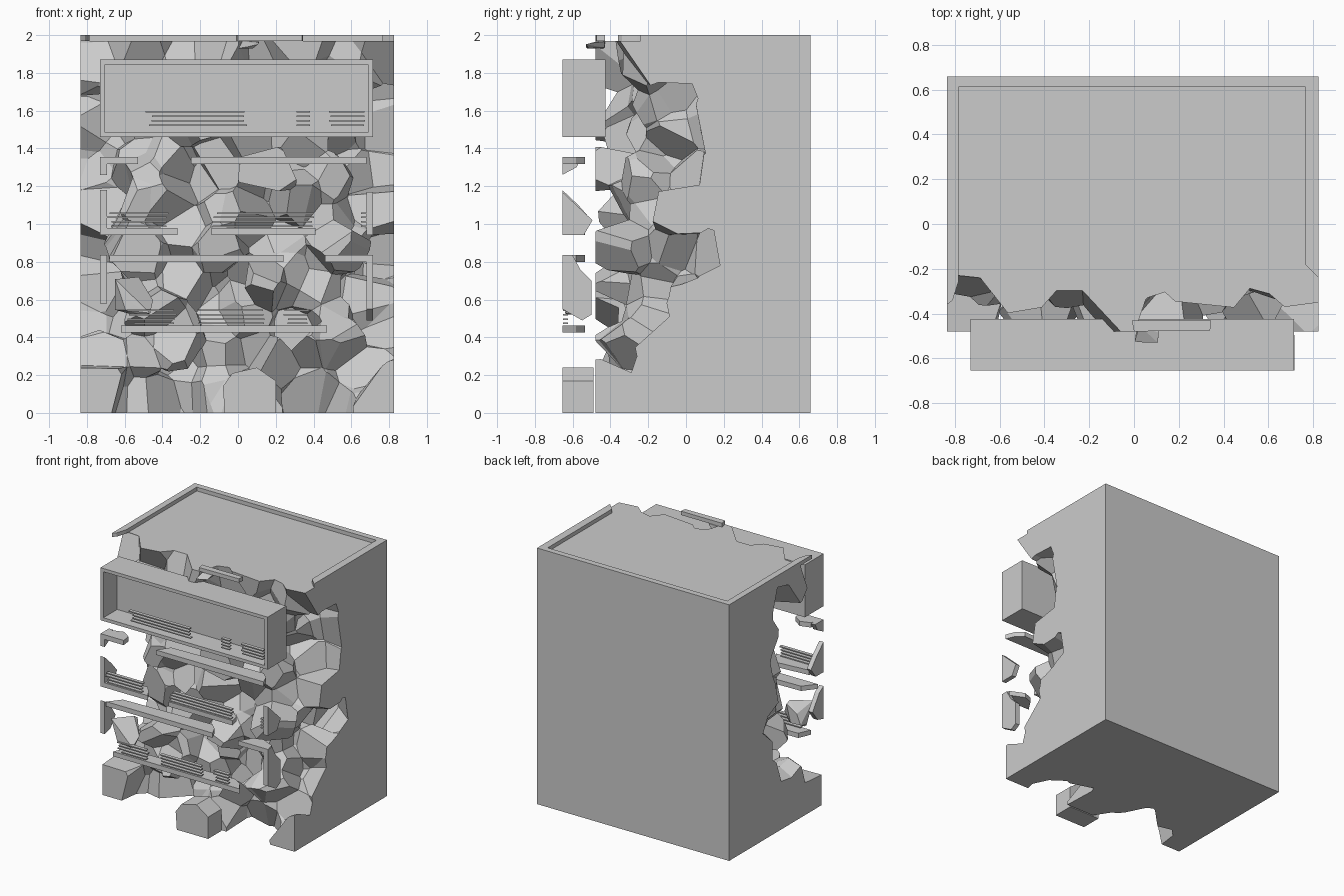
import bpy, bmesh, random
from mathutils import Vector, noise

if "Cube" in bpy.data.objects:
    bpy.data.objects.remove(bpy.data.objects["Cube"])

random.seed(11)
LO, HI = Vector((-0.835, -0.48, 0.0)), Vector((0.825, 0.66, 1.97))


def make_object(name, bm):
    bmesh.ops.recalc_face_normals(bm, faces=bm.faces)
    me = bpy.data.meshes.new(name)
    bm.to_mesh(me)
    bm.free()
    ob = bpy.data.objects.new(name, me)
    bpy.context.collection.objects.link(ob)
    return ob


def prism(name, pts, a, b, axis):
    """Extrude a 2D outline from a to b along the axis (0, 1 or 2)."""
    def place(p, t):
        c = list(p)
        c.insert(axis, t)
        return c
    bm = bmesh.new()
    lo = [bm.verts.new(place(p, a)) for p in pts]
    hi = [bm.verts.new(place(p, b)) for p in pts]
    bm.faces.new(lo)
    bm.faces.new(hi)
    n = len(pts)
    for i in range(n):
        bm.faces.new((lo[i], lo[(i + 1) % n], hi[(i + 1) % n], hi[i]))
    return make_object(name, bm)


def box(name, x, y, z):
    return prism(name, [(x[0], y[0]), (x[1], y[0]), (x[1], y[1]), (x[0], y[1])], *z, 2)


def clip(poly, co, no):
    """Keep the part of a polygon behind a plane."""
    out = []
    d = [(p - co).dot(no) for p in poly]
    for i, p in enumerate(poly):
        q, e = poly[i - 1], d[i - 1]
        if (e <= 0) != (d[i] <= 0):
            out.append(q.lerp(p, e / (e - d[i])))
        if d[i] <= 0:
            out.append(p)
    return out


def big_quad(co, no):
    u = no.orthogonal().normalized()
    v = no.cross(u).normalized()
    return [co + (u * a + v * b) * 4 for a, b in ((-1, -1), (1, -1), (1, 1), (-1, 1))]


def broken_off(p):
    """True for shards missing from the front of the block."""
    if abs(p.x) > 0.66 and p.z < 0.22:
        return False
    limit = -0.28 + 0.17 * noise.noise(p * 3.1)
    if p.z > 1.77:
        limit = min(limit, -0.31)
    elif p.z > 1.38 and abs(p.x) < 0.75:
        limit = max(limit, -0.3)
    if abs(p.x) > 0.58 and 0.4 < p.z < 1.77:
        limit += 0.27
    return p.y < limit


# Shattered body: outer surface of a block of Voronoi shards
counts = (8, 6, 10)
seeds = []
for i in range(counts[0]):
    for j in range(counts[1]):
        for k in range(counts[2]):
            f = [(n + 0.5 + random.uniform(-0.46, 0.46)) / c for n, c in zip((i, j, k), counts)]
            seeds.append(Vector([LO[a] + f[a] * (HI[a] - LO[a]) for a in range(3)]))
gone = [broken_off(s) for s in seeds]
walls = []
for a in range(3):
    n = Vector((0, 0, 0))
    n[a] = 1
    walls += [(HI, n), (LO, -n)]


def shard_faces(bm, i):
    s = seeds[i]
    near = sorted(range(len(seeds)), key=lambda j: (seeds[j] - s).length_squared)[1:55]
    cuts = [((seeds[j] + s) / 2, (seeds[j] - s).normalized()) for j in near]
    planes = cuts + walls
    for idx, (co, no) in enumerate(planes):
        if idx < len(near) and not gone[near[idx]]:
            continue
        poly = big_quad(co, no)
        for other, (c2, n2) in enumerate(planes):
            if other != idx:
                poly = clip(poly, c2, n2)
                if len(poly) < 3:
                    break
        if len(poly) >= 3:
            bm.faces.new([bm.verts.new(p) for p in poly])


bm = bmesh.new()
for i in range(len(seeds)):
    if not gone[i]:
        shard_faces(bm, i)
bmesh.ops.remove_doubles(bm, verts=bm.verts, dist=0.002)
bmesh.ops.dissolve_limit(bm, angle_limit=0.01, verts=bm.verts, edges=bm.edges)
make_object("shattered_body", bm)

# Raised rim around the top, broken at the front
box("rim_back", (-0.835, 0.825), (0.613, 0.66), (1.97, 2.0))
prism("rim_left", [(-0.835, 0.613), (-0.835, -0.36), (-0.81, -0.34), (-0.785, -0.26), (-0.785, 0.613)], 1.97, 2.0, 2)
prism("rim_right", [(0.825, 0.613), (0.825, -0.24), (0.765, -0.18), (0.765, 0.613)], 1.97, 2.0, 2)
prism("rim_front_shard", [(-0.01, -0.43), (0.0, -0.48), (0.34, -0.475), (0.345, -0.43)], 1.97, 2.0, 2)

# Intact upper tray: open box with a deep recess
FRONT, BACK = -0.655, -0.425
bm = bmesh.new()
bmesh.ops.create_cube(bm, size=1)
for v in bm.verts:
    v.co = ((-0.73, 0.715)[v.co.x > 0], (FRONT, BACK)[v.co.y > 0], (1.46, 1.87)[v.co.z > 0])
face = min(bm.faces, key=lambda f: f.calc_center_median().y)
bmesh.ops.inset_region(bm, faces=[face], thickness=0.036)
new = bmesh.ops.extrude_discrete_faces(bm, faces=[face])["faces"]
bmesh.ops.translate(bm, verts=new[0].verts, vec=(0, 0.17, 0))
make_object("upper_tray", bm)


# Broken frame rails of the two lower trays
def rail(name, x0, x1, z, depth=0.12):
    r = [random.uniform(-0.03, 0.03) for _ in range(4)]
    prism(name, [(x0, FRONT), (x1, FRONT), (x1 - 0.03 + r[1], FRONT + depth * 0.6),
                 (x1 - 0.1 + r[2], FRONT + depth), (x0 + 0.07 + r[3], FRONT + depth * 0.8)],
          z, z + 0.037, 2)


RAILS = {1.318: [(-0.73, -0.53), (-0.25, 0.68)],
         0.943: [(-0.73, -0.32), (-0.14, 0.41)],
         0.80: [(-0.68, 0.24), (0.46, 0.715)],
         0.426: [(-0.62, 0.47)]}
for z, spans in RAILS.items():
    for x0, x1 in spans:
        rail("tray_rail_shard", x0, x1, z)

# Broken side walls of the lower trays
for name, x, pts in (
        ("left_wall_shard", -0.73, [(FRONT, 0.945), (FRONT, 1.18), (-0.57, 1.1), (-0.5, 1.02), (-0.56, 0.945)]),
        ("left_wall_top_shard", -0.73, [(FRONT, 1.26), (FRONT, 1.355), (-0.55, 1.355), (-0.58, 1.3)]),
        ("left_wall_low_shard", -0.73, [(FRONT, 0.58), (FRONT, 0.835), (-0.6, 0.8), (-0.52, 0.68), (-0.58, 0.6)]),
        ("right_wall_shard", 0.68, [(FRONT, 0.943), (FRONT, 1.17), (-0.495, 1.02), (-0.54, 0.943)]),
        ("right_wall_low_shard", 0.68, [(FRONT, 0.55), (FRONT, 0.835), (-0.6, 0.835), (-0.56, 0.76),
                                        (-0.5, 0.7), (-0.5, 0.52), (-0.55, 0.49)])):
    prism(name, pts, x, x + 0.036, 0)

# Thin grille slats in front of each tray
SLATS = {1.52: [(-0.475, 0.05), (0.31, 0.38), (0.485, 0.675)],
         0.985: [(-0.69, -0.36), (-0.12, 0.41), (0.65, 0.68)],
         0.47: [(-0.57, -0.32), (-0.21, 0.14), (0.25, 0.38)]}
for z, spans in SLATS.items():
    for x0, x1 in spans:
        for n in range(4):
            s = random.uniform(-0.02, 0.02) if x1 - x0 > 0.1 else 0
            h = z + n * 0.023
            box("grille_slat", (x0 + s, x1 - abs(s)), (-0.652, -0.625), (h, h + 0.008))


# Loose shards: a fallen block of the plinth and small chunks
def chunk(name, centre, size):
    bm = bmesh.new()
    for _ in range(14):
        d = Vector([random.uniform(-1, 1) for _ in range(3)])
        d /= max(abs(c) for c in d)
        bm.verts.new([centre[a] + d[a] * size[a] for a in range(3)])
    hull = bmesh.ops.convex_hull(bm, input=bm.verts)
    bmesh.ops.delete(bm, geom=[g for g in hull["geom_interior"] if isinstance(g, bmesh.types.BMVert)], context="VERTS")
    make_object(name, bm)


prism("plinth_shard", [(-0.07, 0.0), (-0.08, 0.14), (-0.03, 0.21), (0.1, 0.24), (0.2, 0.17), (0.2, 0.0)], FRONT, -0.49, 1)
chunk("loose_shard", (-0.55, -0.57, 0.62), (0.1, 0.07, 0.1))
chunk("loose_shard", (0.05, -0.48, 1.95), (0.06, 0.05, 0.02))
